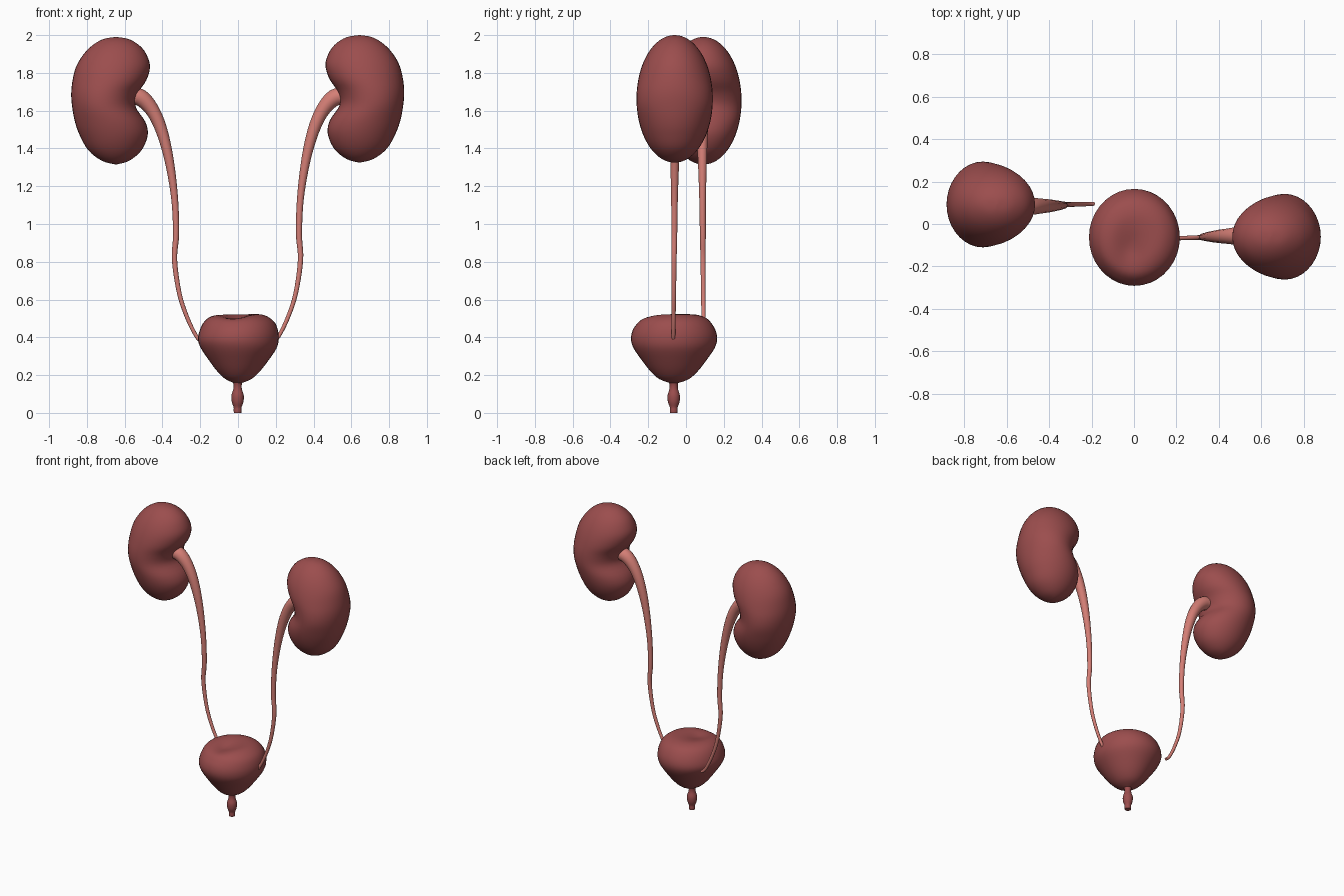
import bpy, bmesh, math
from mathutils import Vector

if "Cube" in bpy.data.objects:
    bpy.data.objects.remove(bpy.data.objects["Cube"])


def material(name, rgb):
    m = bpy.data.materials.new(name)
    m.diffuse_color = (*rgb, 1)
    m.use_nodes = True
    m.node_tree.nodes["Principled BSDF"].inputs["Base Color"].default_value = m.diffuse_color
    return m


DARK = material("organ dark red", (0.33, 0.075, 0.075))
PINK = material("ureter pink", (0.66, 0.21, 0.18))


def smooth_path(pts, n):
    """Catmull-Rom samples through tuples of any length."""
    out = []
    for i in range(len(pts) - 1):
        a, b = pts[max(i - 1, 0)], pts[i]
        c, d = pts[i + 1], pts[min(i + 2, len(pts) - 1)]
        for k in range(n):
            t = k / n
            out.append([0.5 * (2 * q + (r - p) * t + (2 * p - 5 * q + 4 * r - s) * t * t
                               + (3 * q - p - 3 * r + s) * t ** 3)
                        for p, q, r, s in zip(a, b, c, d)])
    out.append(list(pts[-1]))
    return out


def skin(name, rings, mat, warp=None):
    """Join rings of points into a closed smooth surface."""
    bm = bmesh.new()
    loops = [[bm.verts.new(p) for p in ring] for ring in rings]
    n = len(loops[0])
    for a, b in zip(loops, loops[1:]):
        for i in range(n):
            j = (i + 1) % n
            bm.faces.new((a[i], a[j], b[j], b[i]))
    bm.faces.new(loops[0])
    bm.faces.new(loops[-1])
    if warp:
        for v in bm.verts:
            warp(v.co)
    bmesh.ops.recalc_face_normals(bm, faces=bm.faces)
    me = bpy.data.meshes.new(name)
    bm.to_mesh(me)
    bm.free()
    me.materials.append(mat)
    ob = bpy.data.objects.new(name, me)
    bpy.context.collection.objects.link(ob)
    bpy.context.view_layer.objects.active = ob
    ob.select_set(True)
    bpy.ops.object.shade_smooth_by_angle(angle=math.radians(50))
    ob.select_set(False)
    return ob


def ellipse(x0, x1, y, hy, z, n=36):
    cx, rx = (x0 + x1) / 2, max((x1 - x0) / 2, 0.002)
    hy = max(hy, 0.002)
    return [(cx + rx * math.cos(2 * math.pi * i / n),
             y + hy * math.sin(2 * math.pi * i / n), z) for i in range(n)]


# Kidneys: height, inner edge, outer edge
KIDNEY = [(2.0, .638, .642), (1.988, .57, .71), (1.95, .51, .772), (1.90, .475, .818),
          (1.84, .46, .852), (1.77, .48, .870), (1.70, .525, .877), (1.63, .535, .872),
          (1.55, .484, .857), (1.48, .472, .832), (1.40, .505, .786), (1.345, .57, .715),
          (1.325, .638, .642)]
for name, side, y, dz in (("right_side_kidney", 1, -.06, 0), ("left_side_kidney", -1, .092, -.01)):
    rings = []
    for z, a, b in smooth_path(KIDNEY, 4):
        u = (z - 1.6625) / .3375
        hy = .202 * math.sqrt(max(0, 1 - u * u))
        rings.append(ellipse(side * (a + .003), side * (b + .003), y, hy, z + dz)
                     if side > 0 else
                     ellipse(-b - .006, -a - .006, y, hy, z + dz))
    skin(name, rings, DARK)


# Ureters: tapering tubes in a vertical plane (x, z, radius)
URETER = [(.58, 1.68, .045), (.51, 1.668, .045), (.447, 1.60, .037), (.398, 1.49, .031),
          (.358, 1.33, .024), (.330, 1.13, .018), (.323, .945, .016), (.331, .81, .014),
          (.305, .63, .012), (.262, .50, .011), (.215, .405, .010), (.185, .375, .009)]
for name, side, y0, y1 in (("right_side_ureter", 1, -.055, -.068),
                           ("left_side_ureter", -1, .082, .095)):
    path = smooth_path(URETER, 5)
    rings = []
    for i, (x, z, r) in enumerate(path):
        p, q = path[max(i - 1, 0)], path[min(i + 1, len(path) - 1)]
        t = Vector((q[0] - p[0], 0, q[1] - p[1])).normalized()
        u = Vector((t.z, 0, -t.x))
        y = y0 + (y1 - y0) * i / (len(path) - 1)
        ring = []
        for k in range(14):
            a = 2 * math.pi * k / 14
            c = Vector((x, y, z)) + r * (u * math.cos(a) + Vector((0, math.sin(a), 0)))
            ring.append((side * c.x - (.005 if side < 0 else 0), c.y, c.z))
        rings.append(ring)
    skin(name, rings, PINK)


# Bladder: height, left edge, right edge, half depth
BLADDER = [(.524, -.01, .012, .01), (.524, -.06, .07, .06), (.521, -.11, .125, .115),
           (.505, -.155, .165, .165), (.475, -.185, .197, .198), (.43, -.205, .213, .222),
           (.385, -.212, .215, .228), (.34, -.195, .203, .213), (.28, -.155, .163, .172),
           (.22, -.11, .116, .125), (.18, -.068, .072, .08), (.16, -.025, .025, .028),
           (.155, -.004, .004, .004)]


def dent(co):
    if co.z > .45:
        d = ((co.x + .02) / .07) ** 2 + ((co.y + .13) / .10) ** 2
        co.z -= .028 * math.exp(-d)


skin("bladder", [ellipse(a, b, -.063, h, z) for z, a, b, h in smooth_path(BLADDER, 3)], DARK, dent)

# Urethra: short turned stem
STEM = [(.175, .03), (.15, .022), (.125, .023), (.10, .031), (.08, .033), (.055, .030),
        (.03, .021), (.015, .021), (0, .020)]
skin("urethra", [ellipse(-r - .002, r - .002, -.065, r, z, 16) for z, r in smooth_path(STEM, 3)], DARK)
